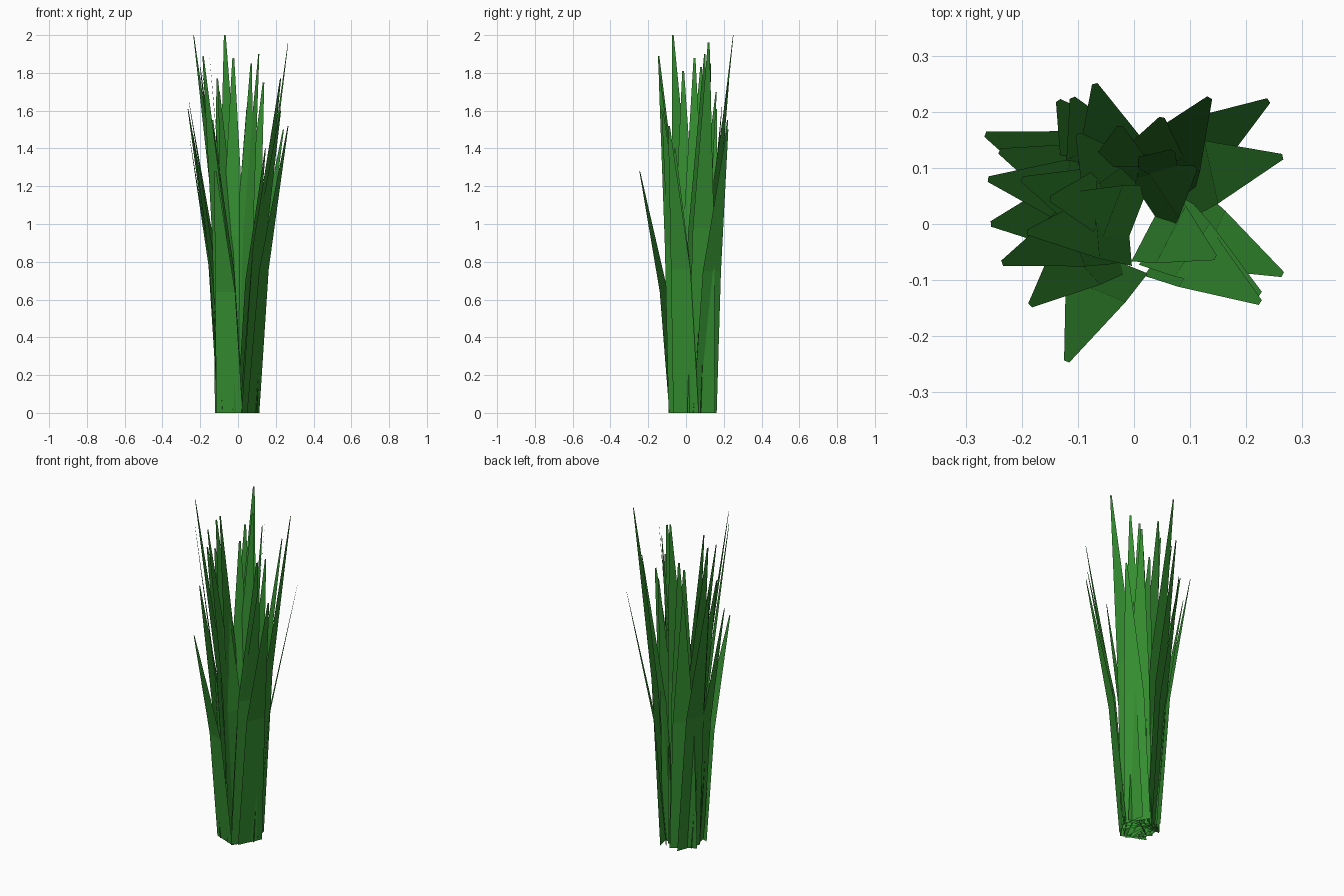
import bpy
from mathutils import Vector

green = bpy.data.materials.new("grass_green")
green.diffuse_color = (0.035, 0.27, 0.03, 1)

# Each blade: tip x, tip y, tip height, root x, root y
BLADES = [
    (-.235, -.07, 2.00, -.05, .00),
    (-.07, .25, 2.00, -.03, .09),
    (.265, .12, 1.96, .08, .08),
    (.265, -.09, 1.52, .08, .00),
    (-.265, .16, 1.61, -.08, .09),
    (-.26, .08, 1.65, -.06, .05),
    (-.255, .00, 1.45, -.09, .02),
    (-.185, -.145, 1.89, -.06, -.03),
    (-.12, -.245, 1.28, -.045, -.06),
    (.225, -.14, 1.77, .06, -.03),
    (.24, .22, 1.50, .06, .10),
    (.135, .225, 1.75, .04, .08),
    (-.15, .045, 1.88, -.03, .04),
    (-.11, .225, 1.77, -.05, .10),
    (-.135, .22, 1.55, -.06, .11),
    (-.24, .13, 1.48, -.07, .07),
    (-.20, .08, 1.83, -.04, .03),
    (-.13, .05, 1.50, .00, .00),
    (.11, .10, 1.90, .02, .04),
    (.07, .13, 1.85, .02, .06),
    (-.025, .175, 1.88, -.025, .07),
    (-.19, -.015, 1.81, -.01, .00),
    (.145, -.06, 1.40, .03, .00),
    (.225, -.125, 1.60, .05, -.01),
    (.05, .19, 1.62, .03, .09),
    (-.10, .16, 1.70, -.02, .05),
]


def make_blade(index, tx, ty, height, rx, ry):
    root, tip = Vector((rx, ry, 0)), Vector((tx, ty, 0))
    lean = tip - root
    side = Vector((-lean.y, lean.x, 0)).normalized()
    verts = []
    # Root, mid-height bend and narrow tip
    for t, bend, width in ((0, 0, .15), (.5, .31, .115), (1, 1, .010)):
        centre = root + lean * bend + Vector((0, 0, height * t))
        verts += [centre - side * width / 2, centre + side * width / 2]
    mesh = bpy.data.meshes.new("grass_blade")
    mesh.from_pydata(verts, [], [(0, 1, 3, 2), (2, 3, 5, 4)])
    mesh.materials.append(green)
    obj = bpy.data.objects.new(f"grass_blade_{index:02d}", mesh)
    bpy.context.collection.objects.link(obj)


# Clump of grass
for i, blade in enumerate(BLADES, 1):
    make_blade(i, *blade)
